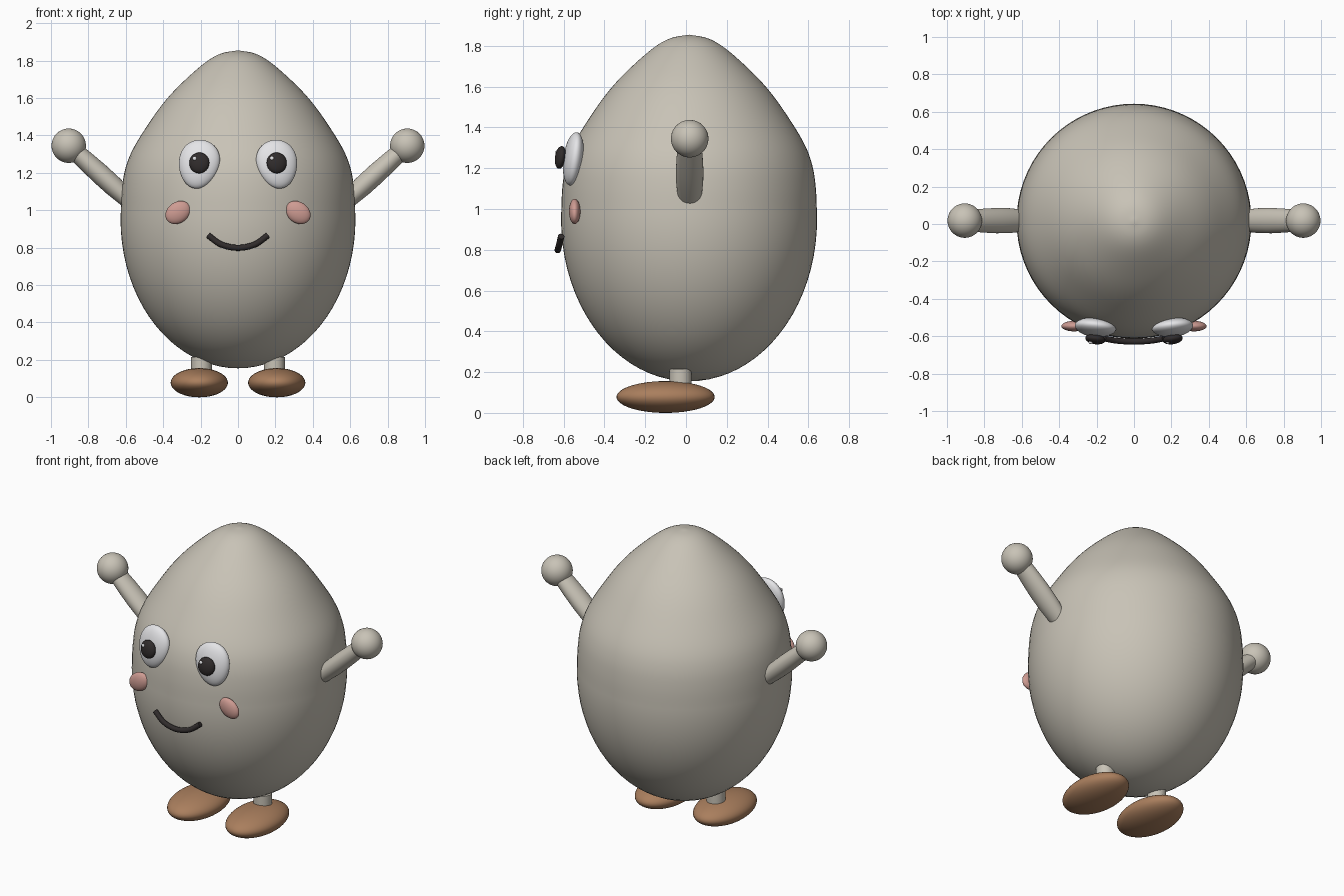
import bpy, bmesh, math
from mathutils import Matrix, Vector, Euler

if "Cube" in bpy.data.objects:
    bpy.data.objects.remove(bpy.data.objects["Cube"])


def material(name, rgb):
    m = bpy.data.materials.new(name)
    m.diffuse_color = (*rgb, 1)
    m.use_nodes = True
    m.node_tree.nodes["Principled BSDF"].inputs["Base Color"].default_value = m.diffuse_color
    return m


SHELL = material("warm grey", (0.58, 0.545, 0.47))
WHITE = material("eye white", (0.78, 0.78, 0.80))
BLACK = material("soft black", (0.03, 0.025, 0.025))
PINK = material("cheek pink", (0.62, 0.33, 0.29))
BROWN = material("foot brown", (0.40, 0.21, 0.11))


def finish(name, bm, mat):
    bmesh.ops.recalc_face_normals(bm, faces=bm.faces)
    me = bpy.data.meshes.new(name)
    bm.to_mesh(me)
    bm.free()
    me.materials.append(mat)
    ob = bpy.data.objects.new(name, me)
    bpy.context.collection.objects.link(ob)
    for o in bpy.context.selected_objects:
        o.select_set(False)
    ob.select_set(True)
    bpy.context.view_layer.objects.active = ob
    bpy.ops.object.shade_smooth_by_angle(angle=math.radians(40))
    return ob


def ellipsoid(name, loc, size, mat, rot=(0, 0, 0), egg=0.0):
    """Sphere scaled to half sizes; egg widens the upper end."""
    bm = bmesh.new()
    bmesh.ops.create_uvsphere(bm, u_segments=40, v_segments=24, radius=1)
    for v in bm.verts:
        v.co.x *= 1 + egg * v.co.z
    m = (Matrix.Translation(loc) @ Euler(rot).to_matrix().to_4x4()
         @ Matrix.Diagonal((*size, 1)))
    bmesh.ops.transform(bm, matrix=m, verts=bm.verts)
    return finish(name, bm, mat)


def lathe(name, profile, mat, matrix=Matrix(), steps=48):
    """Revolve (radius, height) points about z."""
    bm = bmesh.new()
    vs = [bm.verts.new((r, 0, z)) for r, z in profile]
    es = [bm.edges.new(p) for p in zip(vs, vs[1:])]
    bmesh.ops.spin(bm, geom=vs + es, cent=(0, 0, 0), axis=(0, 0, 1),
                   angle=math.tau, steps=steps)
    bmesh.ops.remove_doubles(bm, verts=bm.verts, dist=1e-4)
    bmesh.ops.transform(bm, matrix=matrix, verts=bm.verts)
    return finish(name, bm, mat)


def smooth_path(pts, n=5):
    """Catmull-Rom curve through the points."""
    pts = [Vector(p) for p in pts]
    ext = [2 * pts[0] - pts[1]] + pts + [2 * pts[-1] - pts[-2]]
    out = []
    for a, b, c, d in zip(ext, ext[1:], ext[2:], ext[3:]):
        for i in range(n):
            t = i / n
            out.append(0.5 * (2 * b + (c - a) * t + (2 * a - 5 * b + 4 * c - d) * t * t
                              + (3 * b - a - 3 * c + d) * t ** 3))
    return out + [pts[-1]]


# Egg body: half ellipse below, pointed dome above
R, MID, LOW = 0.628, 0.95, 0.795
lower = [(R * math.sin(a), MID - LOW * math.cos(a))
         for a in [math.pi / 2 * i / 20 for i in range(20)]]
upper = smooth_path([(R, MID), (0.622, 1.1), (0.603, 1.22), (0.56, 1.33), (0.47, 1.475),
                     (0.385, 1.59), (0.29, 1.69), (0.175, 1.79), (0.09, 1.838), (0, 1.855)])
lathe("body", lower + [tuple(p) for p in upper], SHELL,
      Matrix.Translation((0, 0.015, 0)), 72)

for side, s in (("left", -1), ("right", 1)):
    # Raised arm, slightly thicker in the middle, with a ball hand
    a, b = Vector((s * 0.53, 0.018, 1.005)), Vector((s * 0.87, 0.018, 1.315))
    d = b - a
    x = Vector((0, 1, 0)).cross(d.normalized())
    frame = Matrix((x, (0, 1, 0), d.normalized())).transposed().to_4x4()
    L = d.length
    prof = [(0, 0), (0.04, 0), (0.048, L * 0.2), (0.054, L * 0.4), (0.055, L * 0.6),
            (0.052, L * 0.8), (0.047, L), (0, L)]
    lathe(side + "_arm", prof, SHELL,
          Matrix.Translation(a) @ frame @ Matrix.Diagonal((1, 1.23, 1, 1)), 32)
    ellipsoid(side + "_hand", (s * 0.905, 0.018, 1.345), (0.092,) * 3, SHELL)

    # Leg and foot
    lathe(side + "_leg", [(0, 0.1), (0.055, 0.1), (0.055, 0.215), (0, 0.215)], SHELL,
          Matrix.Translation((s * 0.195, -0.027, 0)), 32)
    ellipsoid(side + "_foot", (s * 0.207, -0.1, 0.078), (0.153, 0.241, 0.078), BROWN)

    # Eye, pupil and glint
    ellipsoid(side + "_eye", (s * 0.209, -0.553, 1.246), (0.109, 0.048, 0.132), WHITE,
              (math.radians(-8), math.radians(-s * 10), math.radians(s * 8)), 0.12)
    ellipsoid(side + "_pupil", (s * 0.207, -0.616, 1.253), (0.054, 0.026, 0.056), BLACK,
              (math.radians(-8), 0, math.radians(s * 8)))
    ellipsoid(side + "_glint", (s * 0.207 - 0.025, -0.633, 1.277), (0.011, 0.008, 0.011), WHITE)

    # Cheek
    ellipsoid(side + "_cheek", (s * 0.321, -0.546, 0.988), (0.072, 0.028, 0.056), PINK,
              (0, math.radians(s * 35), 0))

# Smiling mouth: bevelled curve following the shell
cu = bpy.data.curves.new("mouth", "CURVE")
cu.dimensions = "3D"
cu.bevel_depth = 0.016
cu.bevel_resolution = 4
cu.use_fill_caps = True
path = smooth_path([(-0.16, -0.612, 0.866), (-0.09, -0.624, 0.817), (0, -0.629, 0.799),
                    (0.09, -0.624, 0.817), (0.16, -0.612, 0.866)])
sp = cu.splines.new("POLY")
sp.points.add(len(path) - 1)
for p, co in zip(sp.points, path):
    p.co = (*co, 1)
cu.materials.append(BLACK)
bpy.context.collection.objects.link(bpy.data.objects.new("mouth", cu))
